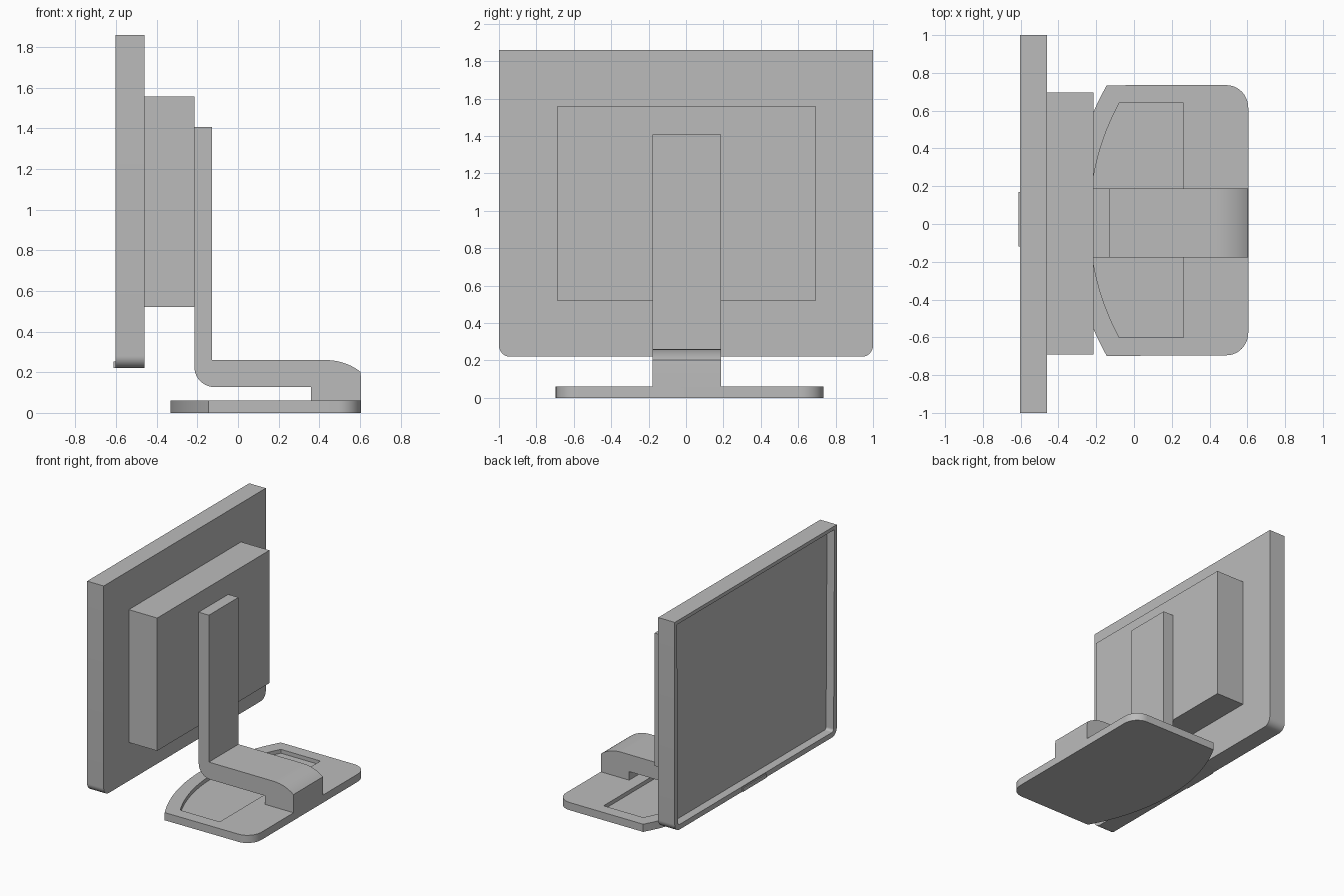
import bpy, bmesh, math
from mathutils import Vector

cube = bpy.data.objects.get("Cube")
if cube:
    bpy.data.objects.remove(cube, do_unlink=True)

grey = bpy.data.materials.new("plain_grey")
grey.use_nodes = True
colour = (0.5, 0.5, 0.5, 1)
grey.diffuse_color = colour
grey.node_tree.nodes["Principled BSDF"].inputs["Base Color"].default_value = colour


def arc(cx, cy, rx, ry, start, end, n=10):
    """Points along an elliptical arc, angles in degrees."""
    steps = [math.radians(start + (end - start) * i / n) for i in range(n + 1)]
    return [(cx + rx * math.cos(a), cy + ry * math.sin(a)) for a in steps]


def prism(name, points, axis, low, high, recess=None):
    """Extrude a profile along an axis; recess = (border, depth) sinks the low cap."""
    place = {"x": lambda p, t: (t, p[0], p[1]),
             "y": lambda p, t: (p[0], t, p[1]),
             "z": lambda p, t: (p[0], p[1], t)}[axis]
    bm = bmesh.new()
    face = bm.faces.new([bm.verts.new(place(p, low)) for p in points])
    new = bmesh.ops.extrude_face_region(bm, geom=[face], use_keep_orig=True)
    shift = Vector(place((0, 0), high - low))
    bmesh.ops.translate(bm, vec=shift,
                        verts=[v for v in new["geom"] if isinstance(v, bmesh.types.BMVert)])
    bmesh.ops.recalc_face_normals(bm, faces=bm.faces)
    if recess:
        bmesh.ops.inset_region(bm, faces=[face], thickness=recess[0])
        sunk = bmesh.ops.extrude_discrete_faces(bm, faces=[face])["faces"]
        bmesh.ops.translate(bm, vec=shift.normalized() * recess[1], verts=sunk[0].verts)
    mesh = bpy.data.meshes.new(name)
    bm.to_mesh(mesh)
    bm.free()
    mesh.materials.append(grey)
    obj = bpy.data.objects.new(name, mesh)
    bpy.context.collection.objects.link(obj)
    return obj


def smooth(obj):
    bpy.ops.object.select_all(action="DESELECT")
    obj.select_set(True)
    bpy.context.view_layer.objects.active = obj
    bpy.ops.object.shade_smooth_by_angle(angle=math.radians(30))


def box_profile(a0, a1, b0, b1):
    return [(a0, b0), (a1, b0), (a1, b1), (a0, b1)]


# Screen frame: rounded lower corners, sunken display on the -x side
r = 0.06
frame = ([(1, 1.86), (-1, 1.86)]
         + arc(-1 + r, 0.22 + r, r, r, 180, 270)
         + arc(1 - r, 0.22 + r, r, r, 270, 360))
screen_frame = prism("screen_frame", frame, "x", -0.603, -0.46, recess=(0.04, 0.065))

# Control strip on the lower border
prism("control_strip", box_profile(-0.12, 0.17, 0.222, 0.252), "x", -0.612, -0.603)

# Rear housing
prism("rear_housing", box_profile(-0.69, 0.695, 0.52, 1.557), "x", -0.46, -0.215)

# Stand neck: upright, bend, arm and foot in one profile
neck = ([(-0.215, 1.407), (-0.127, 1.407), (-0.127, 0.26)]
        + arc(0.43, 0.06, 0.245, 0.2, 90, 45)
        + [(0.605, 0.165), (0.605, 0.055), (0.36, 0.055), (0.36, 0.127)]
        + arc(-0.115, 0.227, 0.1, 0.1, 270, 180))
stand_neck = prism("stand_neck", neck, "y", -0.178, 0.187)

# Base plate: curved edge toward -x, rounded corners toward +x
bow = 29.5
base = (arc(1.122, 0.018, 1.455, 1.455, 180 - bow, 180 + bow, 24)
        + arc(0.49, -0.575, 0.115, 0.12, 270, 360)
        + arc(0.49, 0.615, 0.115, 0.12, 0, 90))
base_plate = prism("base_plate", base, "z", 0, 0.06)

# Shallow tray cut into the base
bow = 28.4
tray = arc(1.07, 0.02, 1.305, 1.305, 180 - bow, 180 + bow, 24) + [(0.263, -0.601), (0.263, 0.641)]
tray_cutter = prism("tray_cutter", tray, "z", 0.03, 0.1)
cut = base_plate.modifiers.new("tray", "BOOLEAN")
cut.operation = "DIFFERENCE"
cut.solver = "EXACT"
cut.object = tray_cutter
bpy.context.view_layer.objects.active = base_plate
bpy.ops.object.modifier_apply(modifier=cut.name)
bpy.data.objects.remove(tray_cutter, do_unlink=True)

for part in (screen_frame, stand_neck, base_plate):
    smooth(part)
